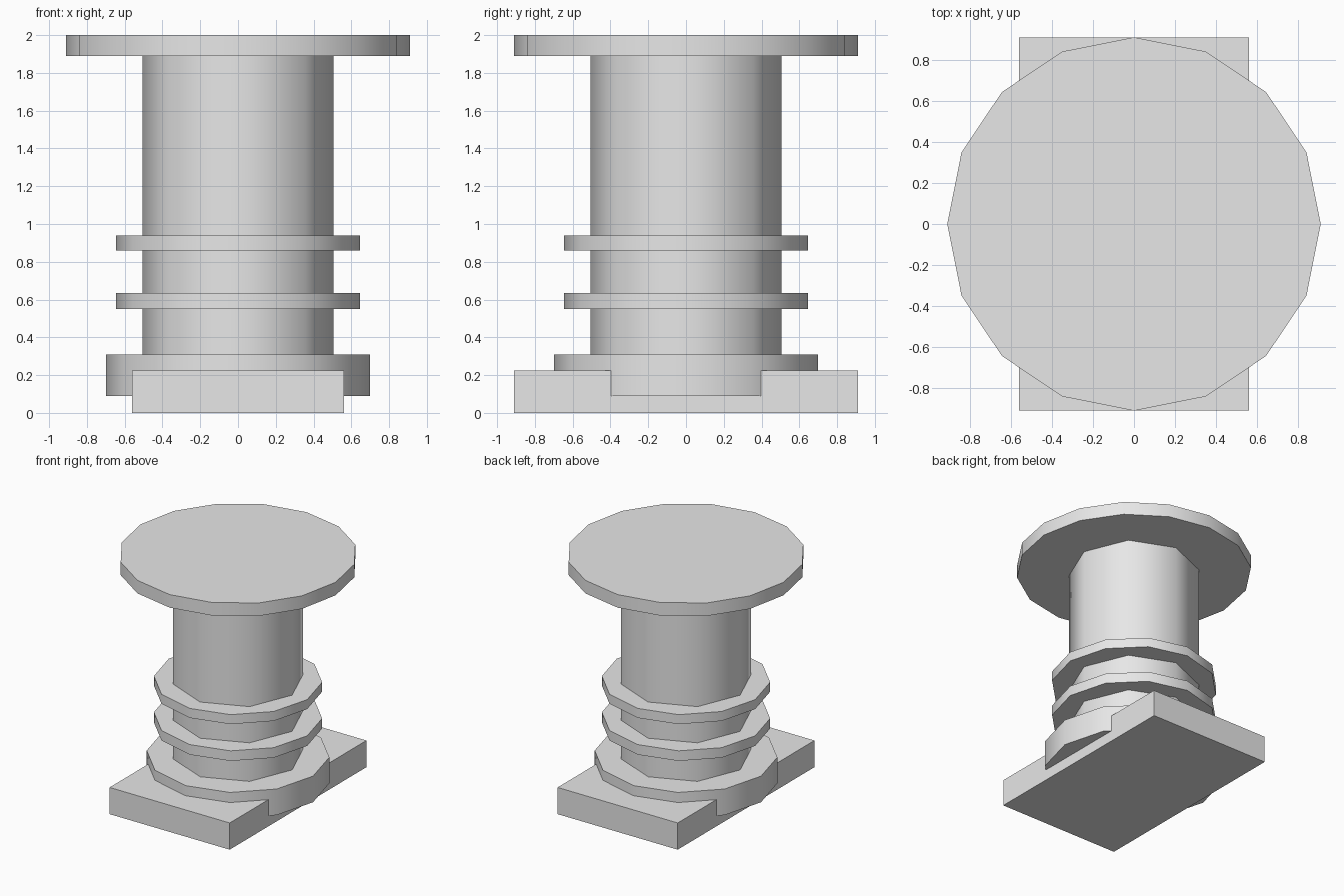
import bpy
import math

if "Cube" in bpy.data.objects:
    bpy.data.objects.remove(bpy.data.objects["Cube"])

grey = bpy.data.materials.new("plain grey")
grey.use_nodes = True
grey.diffuse_color = (0.8, 0.8, 0.8, 1)
grey.node_tree.nodes["Principled BSDF"].inputs["Base Color"].default_value = grey.diffuse_color


def disc(name, sides, radius, bottom, top):
    """Upright prism with a corner on each axis and smooth sides."""
    bpy.ops.mesh.primitive_cylinder_add(
        vertices=sides, radius=radius, depth=top - bottom,
        location=(0, 0, (bottom + top) / 2))
    part = bpy.context.object
    part.name = name
    part.data.materials.append(grey)
    bpy.ops.object.shade_smooth_by_angle(angle=math.radians(50))


# Rectangular foot
bpy.ops.mesh.primitive_cube_add(size=1, location=(0, 0, 0.1125))
foot = bpy.context.object
foot.name = "foot_block"
foot.scale = (1.12, 1.82, 0.225)
bpy.ops.object.transform_apply(location=False, rotation=False, scale=True)
foot.data.materials.append(grey)

# Stacked round parts
disc("base_collar", 12, 0.70, 0.09, 0.31)
disc("column", 8, 0.505, 0.20, 1.90)
disc("lower_ring", 12, 0.645, 0.55, 0.635)
disc("upper_ring", 12, 0.645, 0.86, 0.94)
disc("top_plate", 16, 0.91, 1.89, 2.0)
